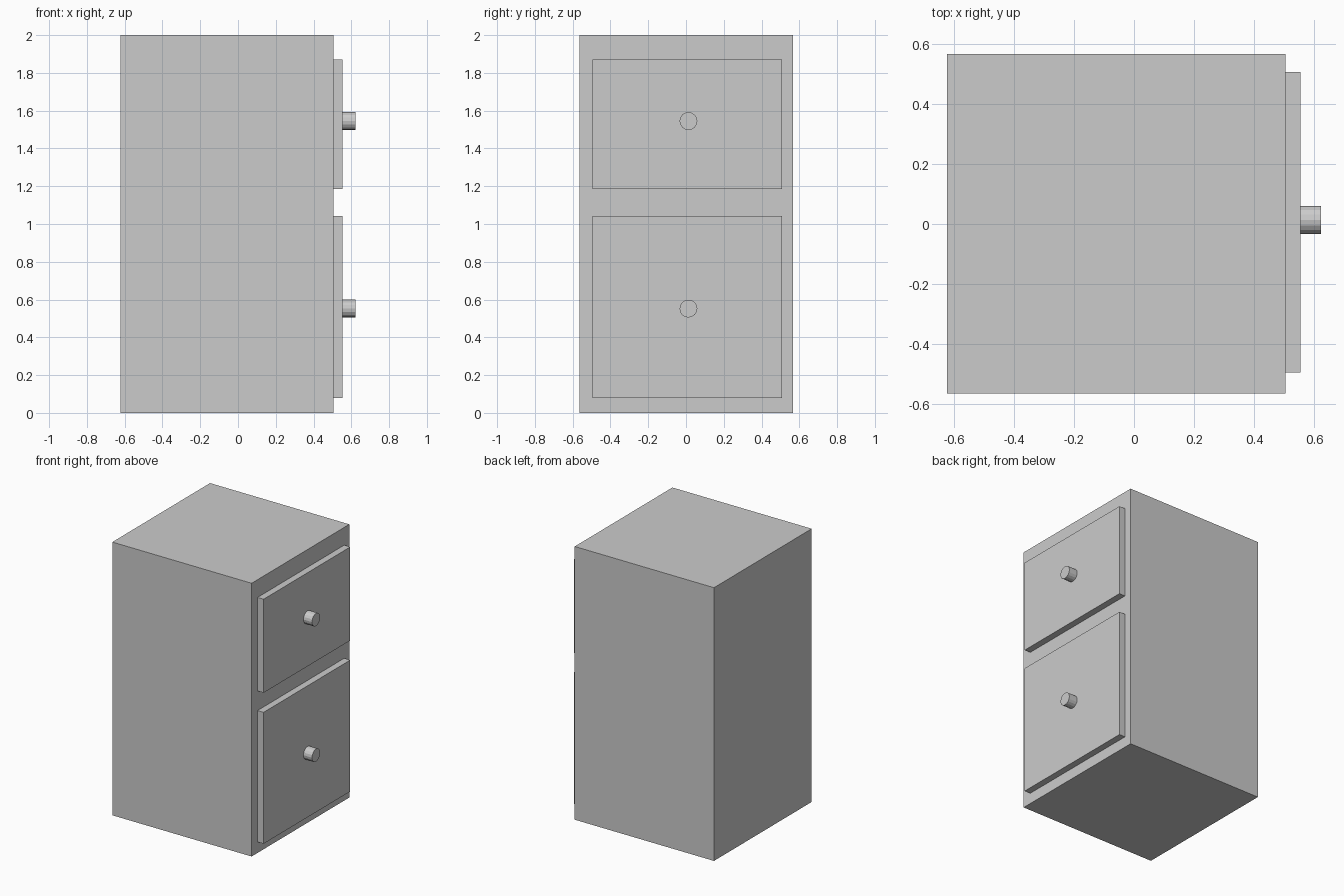
import bpy
from math import pi

if "Cube" in bpy.data.objects:
    bpy.data.objects.remove(bpy.data.objects["Cube"])


def box(name, x, y, z):
    """Box spanning the given (min, max) ranges."""
    bpy.ops.mesh.primitive_cube_add(size=1, location=[sum(r) / 2 for r in (x, y, z)])
    ob = bpy.context.object
    ob.name = name
    ob.scale = [r[1] - r[0] for r in (x, y, z)]
    bpy.ops.object.transform_apply(location=False, rotation=False, scale=True)
    return ob


def knob(name, x, y, z, radius):
    """Low-poly round knob pointing along +x."""
    bpy.ops.mesh.primitive_cylinder_add(
        vertices=16, radius=radius, depth=x[1] - x[0],
        location=(sum(x) / 2, y, z), rotation=(0, pi / 2, 0))
    bpy.context.object.name = name


# Cabinet carcass
box("cabinet_body", (-0.623, 0.505), (-0.564, 0.566), (0, 2))

# Drawer fronts with their knobs on the +x side
for label, z_range, knob_z in (("upper", (1.185, 1.87), 1.545),
                               ("lower", (0.08, 1.042), 0.552)):
    box(label + "_drawer_front", (0.505, 0.554), (-0.495, 0.507), z_range)
    knob(label + "_drawer_knob", (0.554, 0.623), 0.013, knob_z, 0.047)
